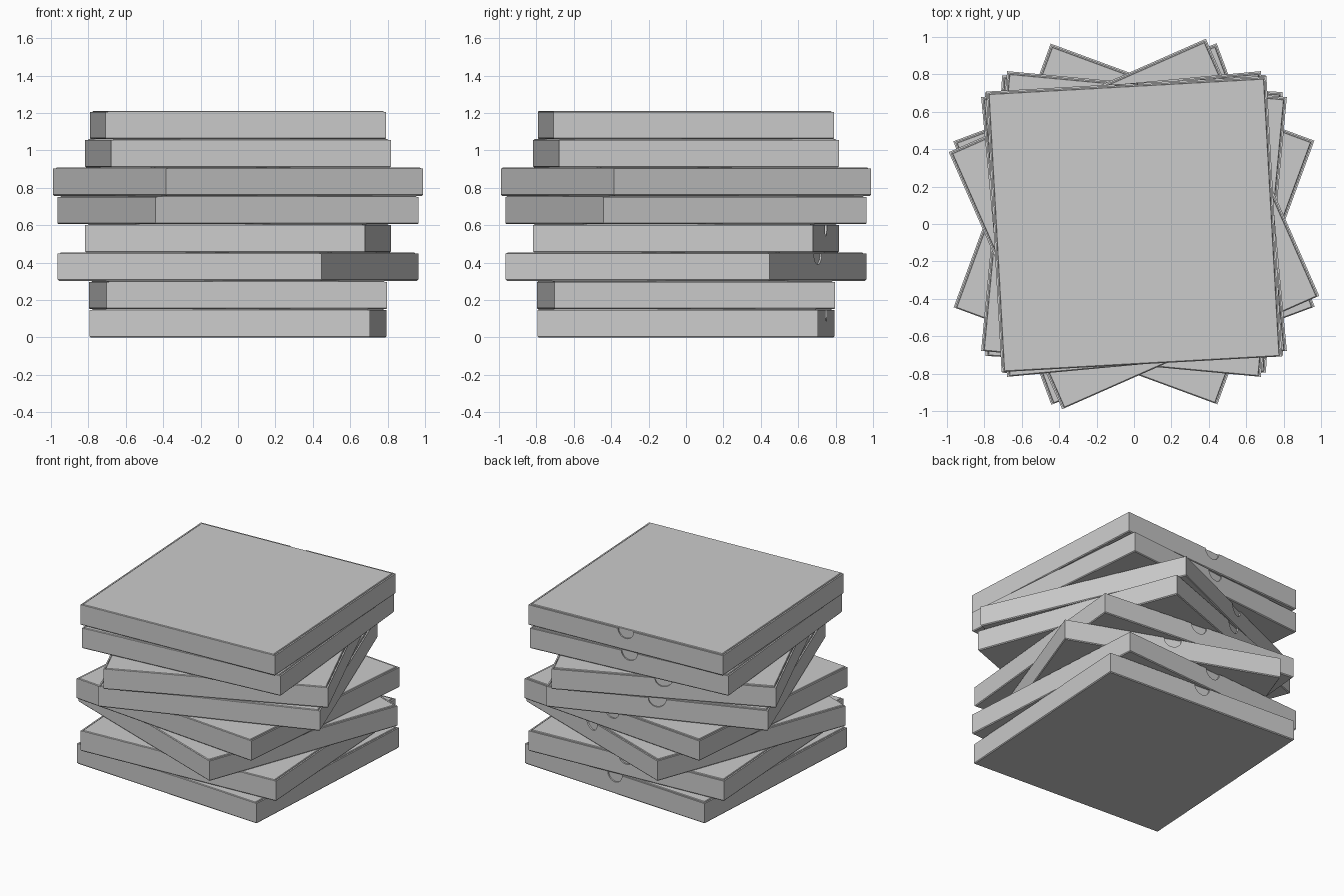
import bpy, bmesh
from math import radians, sin, cos, pi

if "Cube" in bpy.data.objects:
    bpy.data.objects.remove(bpy.data.objects["Cube"])

A = 0.751        # half side of a box
T = 0.010        # card thickness
PITCH = 0.1515   # stacking height
WALL = 0.146     # top of tray walls
R = 0.06         # thumb notch radius
ANGLES = [-3.4, 3.6, -20.2, -5.3, 20.4, 23.8, 5.3, 3.2]


def frustum(bm, lo, hi, z0, z1):
    """Block between two rectangles (x0, x1, y0, y1)."""
    rings = []
    for (x0, x1, y0, y1), z in ((lo, z0), (hi, z1)):
        rings.append([bm.verts.new((x, y, z)) for x, y in
                      ((x0, y0), (x1, y0), (x1, y1), (x0, y1))])
    b, t = rings
    bm.faces.new(b[::-1])
    bm.faces.new(t)
    for i in range(4):
        j = (i + 1) % 4
        bm.faces.new((b[i], b[j], t[j], t[i]))


def block(bm, x0, x1, y0, y1, z0, z1):
    frustum(bm, (x0, x1, y0, y1), (x0, x1, y0, y1), z0, z1)


def finish(bm, name, level, angle):
    bmesh.ops.recalc_face_normals(bm, faces=bm.faces)
    mesh = bpy.data.meshes.new(name)
    bm.to_mesh(mesh)
    bm.free()
    ob = bpy.data.objects.new(name, mesh)
    ob.location.z = level
    ob.rotation_euler.z = radians(angle)
    bpy.context.collection.objects.link(ob)


def tray(name, level, angle):
    bm = bmesh.new()
    # floor with a small folded edge
    c = A - 0.005
    frustum(bm, (-c, c, -c, c), (-A, A, -A, A), 0, 0.006)
    # side and hinge walls
    for s in (-1, 1):
        x0, x1 = sorted((s * A, s * (A - T)))
        block(bm, x0, x1, -A, A, 0.006, WALL)
    block(bm, -A + T, A - T, -A, -A + T, 0.006, WALL)
    # opening wall with a half-round thumb notch
    w = A - T
    pts = [(-w, 0.006), (w, 0.006), (w, WALL)]
    pts += [(R * cos(pi * i / 16), WALL - R * sin(pi * i / 16)) for i in range(17)]
    pts += [(-w, WALL)]
    face = bm.faces.new([bm.verts.new((x, A, z)) for x, z in pts])
    ext = bmesh.ops.extrude_face_region(bm, geom=[face], use_keep_orig=True)
    moved = [v for v in ext["geom"] if isinstance(v, bmesh.types.BMVert)]
    bmesh.ops.translate(bm, verts=moved, vec=(0, -T, 0))
    finish(bm, name, level, angle)


def lid(name, level, angle):
    bm = bmesh.new()
    a = A - T - 0.003
    # lid panel, hinged at the front, with softened top edge
    lo = (-a, a, -A + 0.001, a)
    hi = (-a + 0.004, a - 0.004, -A + 0.006, a - 0.004)
    block(bm, *lo, WALL + 0.0005 - 0.004, WALL + 0.001)
    frustum(bm, lo, hi, WALL + 0.001, PITCH - 0.0005)
    # tucked flaps inside the tray
    for s in (-1, 1):
        x0, x1 = sorted((s * a, s * (a - T)))
        block(bm, x0, x1, -a, a, 0.02, WALL - 0.002)
    block(bm, -a + T, a - T, a - T, a, 0.02, WALL - 0.002)
    finish(bm, name, level, angle)


# stack of boxes, each turned a little
for i, ang in enumerate(ANGLES):
    tray(f"box_tray_{i + 1}", i * PITCH, ang)
    lid(f"box_lid_{i + 1}", i * PITCH, ang)
